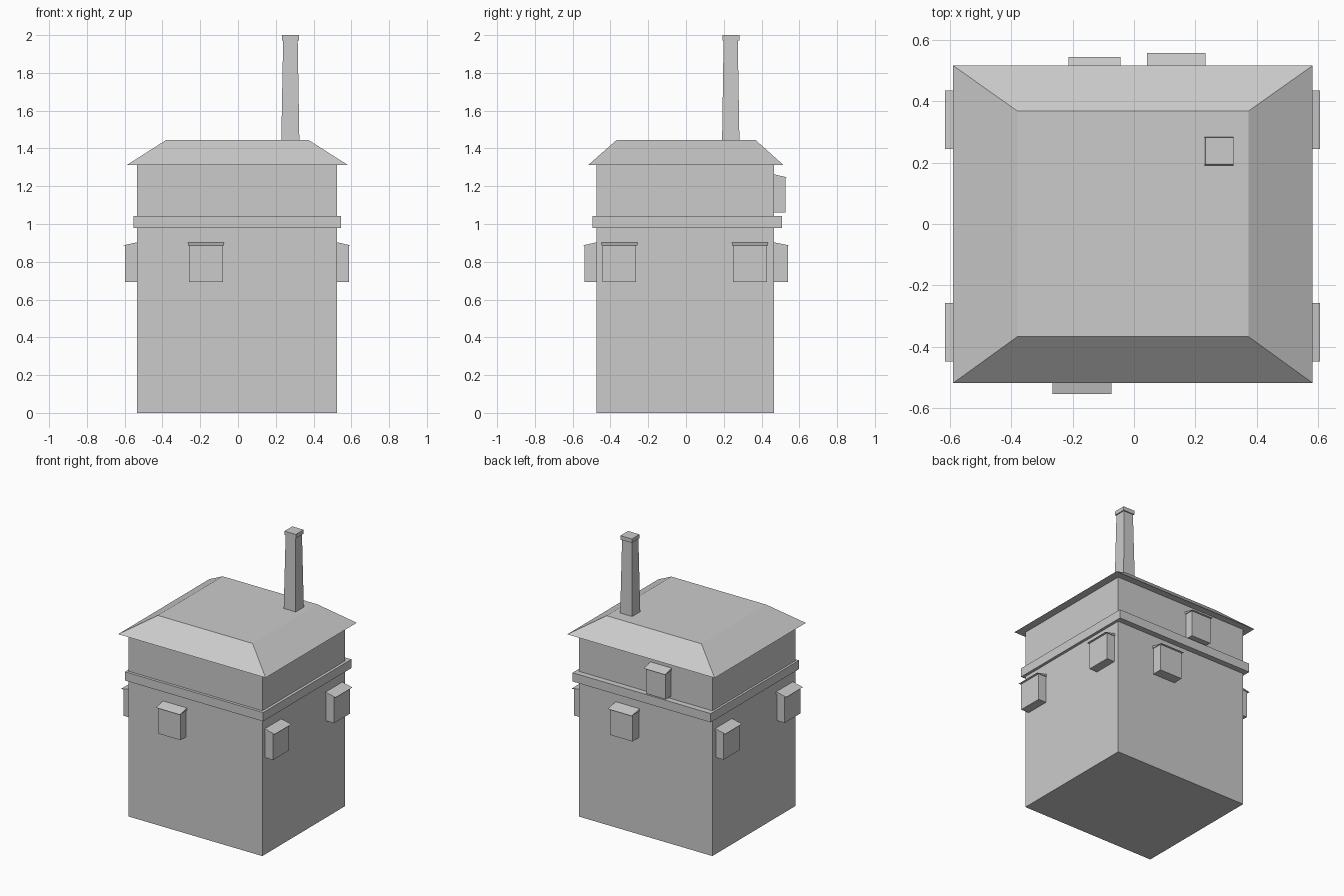
import bpy, bmesh

cube = bpy.data.objects.get("Cube")
if cube:
    bpy.data.objects.remove(cube, do_unlink=True)

GREY = (0.6, 0.6, 0.6, 1)
mat = bpy.data.materials.new("plain grey")
mat.use_nodes = True
mat.diffuse_color = GREY
mat.node_tree.nodes["Principled BSDF"].inputs["Base Color"].default_value = GREY


def frustum(name, low, high, z0, z1):
    """Four-sided solid between two rectangles (x0, x1, y0, y1)."""
    bm = bmesh.new()
    rings = []
    for (x0, x1, y0, y1), z in ((low, z0), (high, z1)):
        rings.append([bm.verts.new((x, y, z)) for x, y in
                      ((x0, y0), (x1, y0), (x1, y1), (x0, y1))])
    bottom, top = rings
    bm.faces.new(bottom[::-1])
    bm.faces.new(top)
    for i in range(4):
        j = (i + 1) % 4
        bm.faces.new((bottom[i], bottom[j], top[j], top[i]))
    mesh = bpy.data.meshes.new(name)
    bm.to_mesh(mesh)
    bm.free()
    mesh.materials.append(mat)
    obj = bpy.data.objects.new(name, mesh)
    bpy.context.collection.objects.link(obj)
    return obj


def box(name, rect, z0, z1):
    return frustum(name, rect, rect, z0, z1)


# Tower body, moulding band and hipped roof
BODY = (-0.536, 0.525, -0.474, 0.466)
box("body", BODY, 0, 1.312)
box("moulding_band", (-0.552, 0.545, -0.494, 0.508), 0.98, 1.043)
frustum("roof", (-0.589, 0.582, -0.518, 0.516),
        (-0.38, 0.373, -0.367, 0.368), 1.312, 1.445)

# Tapered chimney with a slightly wider cap
frustum("chimney", (0.229, 0.325, 0.191, 0.283),
        (0.239, 0.316, 0.199, 0.274), 1.43, 1.975)
box("chimney_cap", (0.233, 0.324, 0.194, 0.282), 1.972, 2.0)


def side_rect(side, a, b, depth):
    """Rectangle from a to b along a wall, standing out by depth."""
    x0, x1, y0, y1 = BODY
    inset = 0.01
    return {"front": (a, b, y0 - depth, y0 + inset),
            "back": (a, b, y1 - inset, y1 + depth),
            "right": (x0 - depth, x0 + inset, a, b),
            "left": (x1 - inset, x1 + depth, a, b)}[side]


def window(name, side, a, b, z0, z1, depth=0.063):
    lip = 0.006
    box(name, side_rect(side, a, b, depth), z0, z1)
    # Sloping hood: a wedge against the wall
    frustum(name + "_hood", side_rect(side, a - lip, b + lip, depth + 0.017),
            side_rect(side, a - lip, b + lip, 0), z1, z1 + 0.018)


# Projecting windows
window("front_window", "front", -0.259, -0.08, 0.694, 0.885)
for side in ("left", "right"):
    window(side + "_window_front", side, -0.449 + 0.008, -0.264, 0.694, 0.885)
    window(side + "_window_back", side, 0.25, 0.428, 0.694, 0.885)
window("back_window_lower", "back", 0.048, 0.227, 0.694, 0.885, depth=0.073)
window("back_window_upper", "back", -0.207, -0.05, 1.06, 1.245, depth=0.06)
